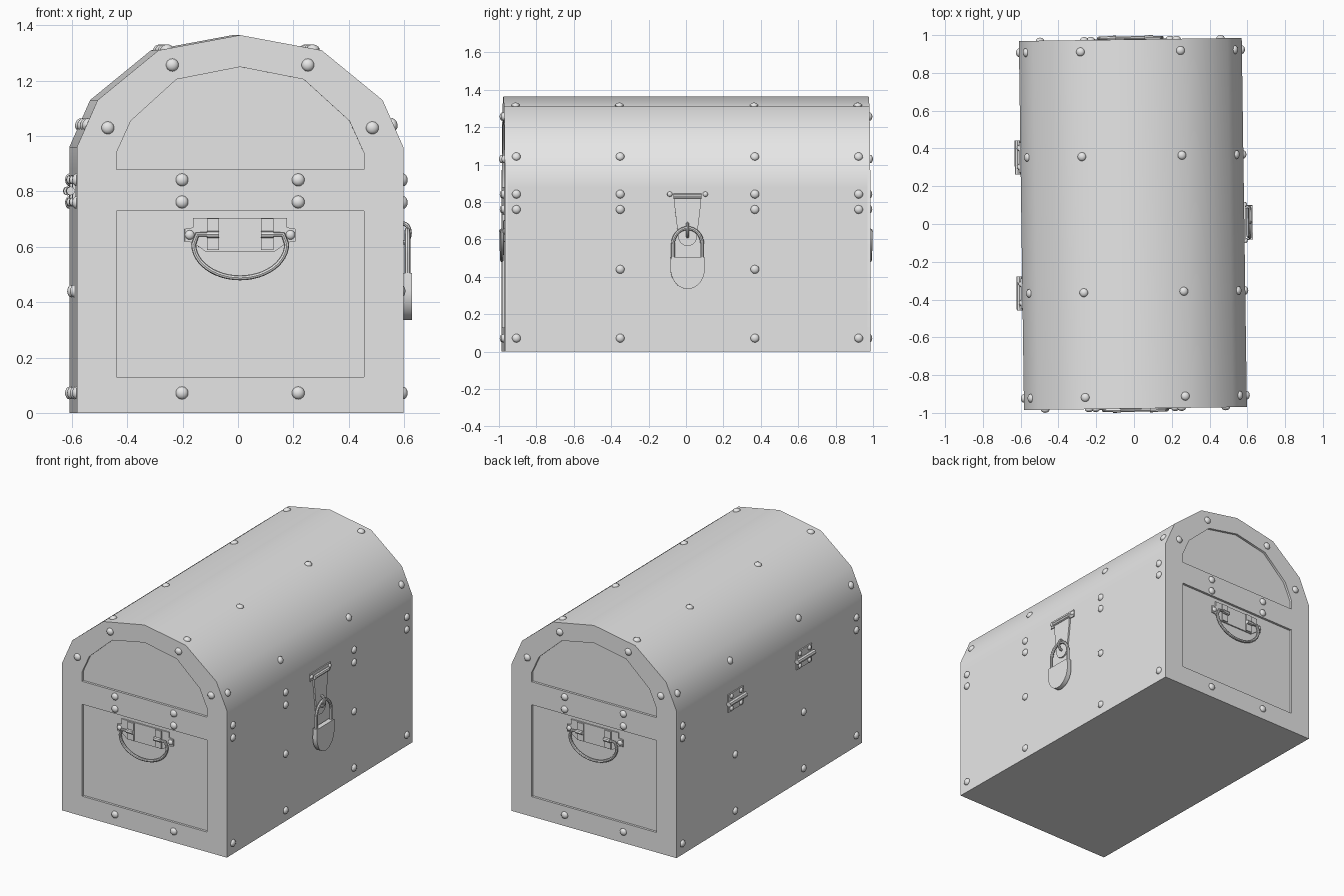
import bpy, bmesh
from math import pi, sin, cos, radians
from mathutils import Matrix, Vector

if "Cube" in bpy.data.objects:
    bpy.data.objects.remove(bpy.data.objects["Cube"])

grey = bpy.data.materials.new("plain_grey")
grey.use_nodes = True
grey.diffuse_color = (0.8, 0.8, 0.8, 1)
grey.node_tree.nodes["Principled BSDF"].inputs["Base Color"].default_value = (0.8, 0.8, 0.8, 1)

SIDE, END, STEP = 0.59, 0.977, 0.015   # half width, half length, panel recess
EAVE, CROWN = 0.96, 1.365              # start and top of the curved lid
parts = []


def facing(degrees):
    """Frame of a wall: u across, v up, w outward (0 front, 90 left, 180 back, 270 right)."""
    return Matrix.Rotation(radians(degrees), 4, 'Z') @ Matrix.Rotation(pi / 2, 4, 'X')


def finish(name, mesh, matrix=None):
    if matrix:
        mesh.transform(matrix)
    mesh.materials.clear()
    mesh.materials.append(grey)
    mesh.shade_smooth()
    mesh.set_sharp_from_angle(angle=radians(32))
    ob = bpy.data.objects.new(name, mesh)
    bpy.context.collection.objects.link(ob)
    parts.append(ob)
    return ob


def curve_mesh(name, curve, matrix):
    temp = bpy.data.objects.new(name + "_curve", curve)
    bpy.context.collection.objects.link(temp)
    deps = bpy.context.evaluated_depsgraph_get()
    mesh = bpy.data.meshes.new_from_object(temp.evaluated_get(deps))
    bpy.data.objects.remove(temp)
    return finish(name, mesh, matrix)


def add_spline(curve, points, cyclic):
    spline = curve.splines.new('POLY')
    spline.points.add(len(points) - 1)
    for p, co in zip(spline.points, points):
        p.co = (*co, 1)
    spline.use_cyclic_u = cyclic


def plate(name, loops, w0, w1, matrix):
    """Flat sheet from outlines (later loops are holes) between depths w0 and w1."""
    curve = bpy.data.curves.new(name, 'CURVE')
    curve.dimensions, curve.fill_mode = '2D', 'BOTH'
    curve.extrude = (w1 - w0) / 2
    for loop in loops:
        add_spline(curve, [(u, v, 0) for u, v in loop], True)
    return curve_mesh(name, curve, matrix @ Matrix.Translation((0, 0, (w0 + w1) / 2)))


def tube(name, points, radius, matrix, cyclic=False):
    curve = bpy.data.curves.new(name, 'CURVE')
    curve.dimensions, curve.fill_mode = '3D', 'FULL'
    curve.bevel_depth, curve.bevel_resolution = radius, 2
    curve.use_fill_caps = True
    add_spline(curve, points, cyclic)
    return curve_mesh(name, curve, matrix)


def mirrored(half):
    return half + [(-u, v) for u, v in reversed(half) if u]


def rect(u0, u1, v0, v1):
    return [(u0, v0), (u1, v0), (u1, v1), (u0, v1)]


# Chest body: one prism with the side and lid panels pressed inward
profile = mirrored([(SIDE, 0), (SIDE, EAVE), (0.515, 1.13), (0.295, 1.31), (0, CROWN)])
bm = bmesh.new()
inner_end = END - STEP
rings = [[bm.verts.new((x, y, z)) for x, z in profile] for y in (-inner_end, inner_end)]
for ring in rings:
    bm.faces.new(ring)
for i in range(len(profile)):
    j = (i + 1) % len(profile)
    bm.faces.new((rings[0][i], rings[0][j], rings[1][j], rings[1][i]))
bmesh.ops.recalc_face_normals(bm, faces=bm.faces)
cuts = [((0, s * y, 0), (0, 1, 0)) for s in (-1, 1) for y in (0.3, 0.42, 0.857)]
cuts += [((0, 0, z), (0, 0, 1)) for z in (0.13, 0.73, 0.88)]
for co, no in cuts:
    bmesh.ops.bisect_plane(bm, geom=bm.verts[:] + bm.edges[:] + bm.faces[:],
                           plane_co=co, plane_no=no)


def is_panel(face):
    c, n = face.calc_center_median(), face.normal
    across = abs(c.y) < 0.3 or 0.42 < abs(c.y) < 0.857
    return across and abs(n.y) < 0.5 and n.z > -0.5 and (0.13 < c.z < 0.73 or c.z > 0.88)


bm.normal_update()
new = bmesh.ops.extrude_face_region(bm, geom=[f for f in bm.faces if is_panel(f)])
for v in new["geom"]:
    if isinstance(v, bmesh.types.BMVert):
        v.co.x *= (SIDE - STEP) / SIDE
        if v.co.z > EAVE:
            v.co.z = EAVE + (v.co.z - EAVE) * (CROWN - STEP - EAVE) / (CROWN - EAVE)
bmesh.ops.recalc_face_normals(bm, faces=bm.faces)
mesh = bpy.data.meshes.new("chest_body")
bm.to_mesh(mesh)
bm.free()
body = finish("chest_body", mesh)

# End frames and carrying handles
lid_window = mirrored([(0.447, 0.88), (0.447, 0.94), (0.395, 1.055), (0.23, 1.205), (0, 1.25)])
handle_outline = mirrored([(0.125, 0.583), (0.17, 0.615), (0.2, 0.62), (0.2, 0.665),
                           (0.17, 0.67), (0.17, 0.705)])
arc = [(-0.168 * cos(t), 0.61 - 0.122 * sin(t), 0.985)
       for t in (pi * i / 24 for i in range(25))]
bail = [(-0.08, 0.645, 0.985), (-0.155, 0.645, 0.985), *arc,
        (0.155, 0.645, 0.985), (0.08, 0.645, 0.985)]
for name, angle in (("front", 0), ("back", 180)):
    m = facing(angle)
    plate(name + "_frame", [profile, rect(-0.447, 0.447, 0.13, 0.73), lid_window],
          inner_end, END, m)
    plate(name + "_handle_plate", [handle_outline], 0.96, 0.97, m)
    tube(name + "_handle_ring", bail, 0.009, m)
    for s, side in ((-1, "right"), (1, "left")):
        u = s * 0.098
        plate(f"{name}_{side}_handle_strap", [rect(u - 0.022, u + 0.022, 0.588, 0.702)],
              0.965, 0.978, m)
        tube(f"{name}_{side}_handle_barrel",
             [(u - 0.022, 0.645, 0.985), (u + 0.022, 0.645, 0.985)], 0.013, m)

# Hasp and padlock
m = facing(90)
plate("hasp_plate", [rect(-0.108, 0.108, 0.815, 0.862)], 0.58, 0.597, m)
tube("hasp_barrel", [(-0.075, 0.832, 0.602), (0.075, 0.832, 0.602)], 0.013, m)
tip = [(0.05 * cos(t), 0.615 - 0.05 * sin(t)) for t in (pi / 2 * i / 6 for i in range(6, -1, -1))]
tip[0] = (0, tip[0][1])
plate("hasp_strap", [mirrored(tip + [(0.07, 0.78), (0.07, 0.832)])], 0.591, 0.601, m)
tube("hasp_staple", [(0, 0.65 + 0.035 * cos(t), 0.602 + 0.024 * sin(t))
                     for t in (2 * pi * i / 16 for i in range(16))], 0.008, m, True)
bow = [(-0.078 * cos(t), 0.575 + 0.085 * sin(t), 0.618)
       for t in (pi * i / 16 for i in range(17))]
tube("padlock_shackle", [(-0.078, 0.49, 0.618), *bow, (0.078, 0.49, 0.618)], 0.01, m)
bowl = [(0.092 * cos(t), 0.445 - 0.11 * sin(t)) for t in (pi * i / 20 for i in range(21))]
plate("padlock_body", [[(-0.09, 0.505), (0.09, 0.505), *bowl]], 0.603, 0.634, m)

# Hinges
m = facing(270)
for u, name in ((-0.36, "back_hinge"), (0.36, "front_hinge")):
    plate(name + "_leaf", [rect(u - 0.08, u + 0.08, 0.745, 0.86)], 0.585, 0.598, m)
    tube(name + "_knuckle", [(u - 0.09, 0.802, 0.605), (u + 0.09, 0.802, 0.605)], 0.016, m)

# Rivets on bands, frames and fittings
rivets = bmesh.new()


def rivet(pos, normal, radius=0.023):
    turn = Vector(normal).to_track_quat('Z', 'Y').to_matrix().to_4x4()
    bmesh.ops.create_uvsphere(rivets, u_segments=14, v_segments=8, radius=radius,
                              matrix=Matrix.Translation(pos) @ turn @ Matrix.Diagonal((1, 1, 0.7, 1)))


def wall_rivet(angle, u, v, w, radius=0.023):
    m = facing(angle)
    rivet(m @ Vector((u, v, w)), m.to_3x3() @ Vector((0, 0, 1)), radius)


for s in (-1, 1):
    for y in (-0.915, -0.36, 0.36, 0.915):
        heights = [0.072, 0.76, 0.842] + ([0.44] if abs(y) < 0.5 else [])
        for z in heights:
            if s < 0 and abs(y) < 0.5 and z > 0.7:
                continue
            rivet((s * SIDE, y, z), (s, 0, 0))
        rivet((s * 0.553, y, 1.043), (s * 0.915, 0, 0.404))
        rivet((s * 0.265, y, 1.315), (s * 0.18, 0, 0.98))
    for angle in (0, 180):
        for u, v in ((0.245, 1.257), (0.478, 1.03), (0.21, 0.842), (0.21, 0.762), (0.21, 0.072)):
            wall_rivet(angle, s * u, v, END)
        wall_rivet(angle, s * 0.182, 0.643, 0.97, 0.017)
    wall_rivet(90, s * 0.095, 0.842, 0.597, 0.014)
    for u in (-0.36, 0.36):
        for v in (0.762, 0.842):
            wall_rivet(270, u + s * 0.05, v, 0.598, 0.016)
mesh = bpy.data.meshes.new("rivets")
rivets.to_mesh(mesh)
rivets.free()
finish("rivets", mesh)

# The whole chest stands very slightly turned
for ob in parts:
    if ob is not body:
        ob.parent = body
body.rotation_euler.z = 0.014
body.location.x = -0.006
